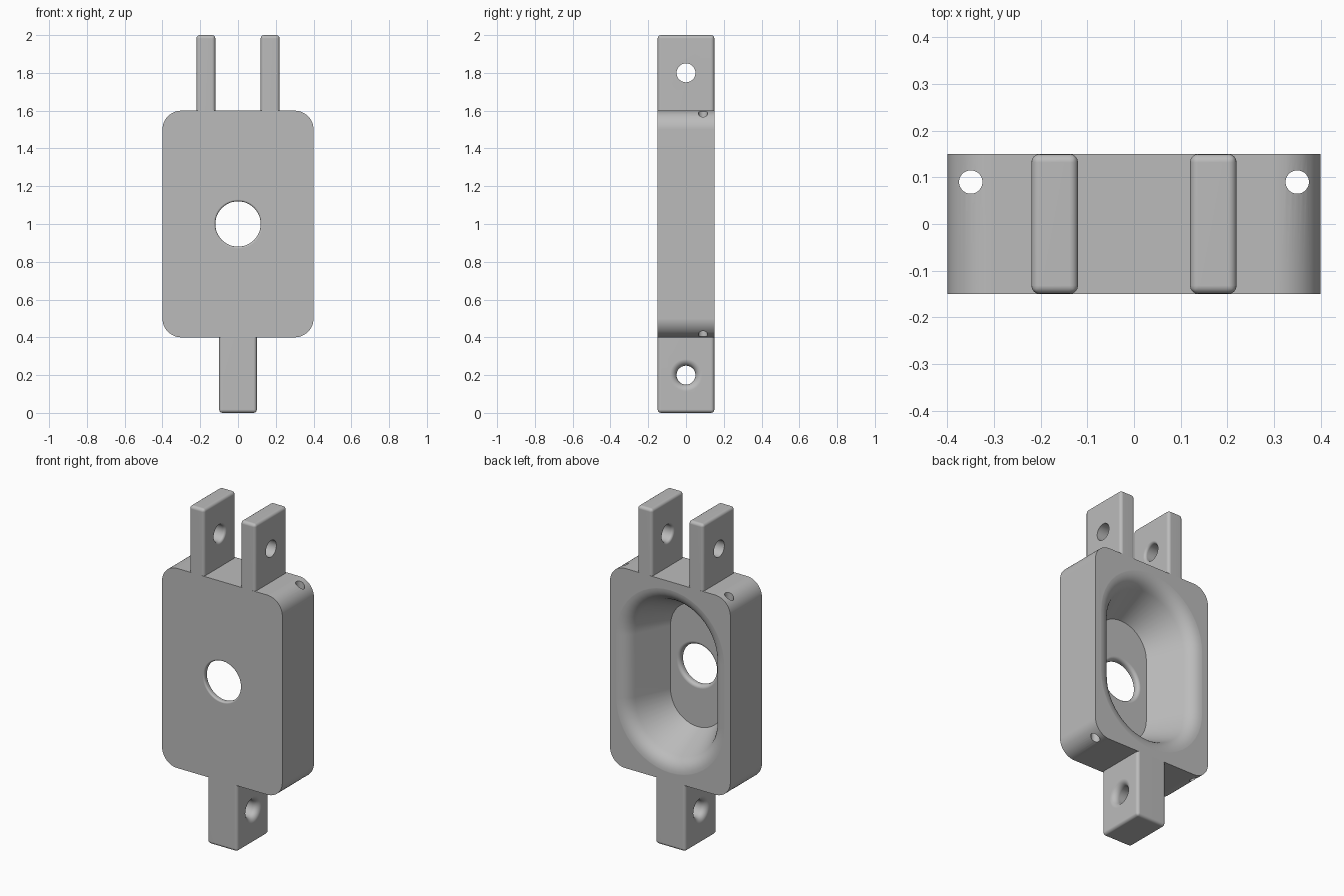
import bpy, bmesh, math
from mathutils import Vector

if "Cube" in bpy.data.objects:
    bpy.data.objects.remove(bpy.data.objects["Cube"])

grey = bpy.data.materials.new("plain grey")
grey.diffuse_color = (0.5, 0.5, 0.5, 1)
grey.use_nodes = True
grey.node_tree.nodes["Principled BSDF"].inputs["Base Color"].default_value = grey.diffuse_color


def finish(name, bm):
    bmesh.ops.recalc_face_normals(bm, faces=bm.faces[:])
    mesh = bpy.data.meshes.new(name)
    bm.to_mesh(mesh)
    bm.free()
    mesh.materials.append(grey)
    ob = bpy.data.objects.new(name, mesh)
    bpy.context.collection.objects.link(ob)
    return ob


def loft(name, rings):
    """Closed solid through a list of equal-length point rings."""
    bm = bmesh.new()
    rows = [[bm.verts.new(p) for p in ring] for ring in rings]
    n = len(rows[0])
    for a, b in zip(rows, rows[1:]):
        for i in range(n):
            j = (i + 1) % n
            bm.faces.new((a[i], a[j], b[j], b[i]))
    bm.faces.new(rows[0])
    bm.faces.new(rows[-1])
    return finish(name, bm)


def round_rect(hx, hz, r, y, steps=12):
    """Rounded outline in the XZ plane, centred on z = 1."""
    pts = []
    for k, (sx, sz) in enumerate(((1, 1), (-1, 1), (-1, -1), (1, -1))):
        for i in range(steps + 1):
            a = math.pi / 2 * (k + i / steps)
            x = sx * (hx - r) + r * math.cos(a)
            z = sz * (hz - r) + r * math.sin(a)
            pts.append((x, y, 1 + z))
    return pts


def slot(half, r, y, steps=24):
    """Long slot outline with semicircular ends, centred on z = 1."""
    pts = []
    for k, s in ((0, 1), (1, -1)):
        for i in range(steps + 1):
            a = math.pi * (k + i / steps)
            pts.append((r * math.cos(a), y, 1 + s * half + r * math.sin(a)))
    return pts


def drill(axis, centre, t0, t1, r, f0=0, f1=0, over=0.04):
    """Hole cutter from t0 to t1 along an axis, flared by f0 and f1 at its mouths."""
    prof = [(t0 - over, r + f0)]
    for i in range(7):
        a = math.pi / 2 * i / 6
        if f0:
            prof.append((t0 + f0 * (1 - math.cos(a)), r + f0 * (1 - math.sin(a))))
    for i in range(6, -1, -1):
        a = math.pi / 2 * i / 6
        if f1:
            prof.append((t1 - f1 * (1 - math.cos(a)), r + f1 * (1 - math.sin(a))))
    prof.append((t1 + over, r + f1))
    u, v = (axis + 1) % 3, (axis + 2) % 3
    rings = []
    for t, rad in prof:
        ring = []
        for i in range(48):
            a = 2 * math.pi * i / 48
            p = Vector(centre)
            p[axis] = t
            p[u] += rad * math.cos(a)
            p[v] += rad * math.sin(a)
            ring.append(p)
        rings.append(ring)
    return loft("hole_cutter", rings)


def cut(ob, cutters):
    bpy.context.view_layer.objects.active = ob
    for c in cutters:
        c.hide_render = True
        m = ob.modifiers.new("cut", "BOOLEAN")
        m.operation, m.solver, m.object = "DIFFERENCE", "EXACT", c
        bpy.ops.object.modifier_apply(modifier=m.name)
        bpy.data.objects.remove(c)


def smooth(ob):
    bpy.ops.object.select_all(action="DESELECT")
    ob.select_set(True)
    bpy.context.view_layer.objects.active = ob
    bpy.ops.object.shade_smooth_by_angle(angle=math.radians(32))
    m = ob.modifiers.new("even shading", "WEIGHTED_NORMAL")
    m.keep_sharp = True


def lug(name, x0, x1, z0, z1, root):
    """Box with softened edges except where it meets the body at z = root."""
    bm = bmesh.new()
    bmesh.ops.create_cube(bm, size=1)
    for v in bm.verts:
        v.co = ((x0 + x1) / 2 + v.co.x * (x1 - x0), v.co.y * 0.3,
                (z0 + z1) / 2 + v.co.z * (z1 - z0))
    edges = [e for e in bm.edges
             if not all(abs(v.co.z - root) < 1e-4 for v in e.verts)]
    bmesh.ops.bevel(bm, geom=edges, offset=0.018, segments=4, profile=0.5,
                    affect="EDGES")
    return finish(name, bm)


# Body block with rounded corners
body = loft("body", [round_rect(0.4, 0.6, 0.1, y) for y in (-0.15, 0.15)])

# Bowl in the back: flat floor, sloped wall, rounded rim
bowl = [(0.18, -0.11)]
p0, p1, p2 = Vector((0.275, 0.09)), Vector((0.303, 0.15)), Vector((0.37, 0.1505))
for i in range(11):
    t = i / 10
    bowl.append((1 - t) ** 2 * p0 + 2 * t * (1 - t) * p1 + t * t * p2)
bowl.append((0.37, 0.2))
bowl_cutter = loft("bowl_cutter", [slot(0.19, r, y) for r, y in bowl])

# Centre hole and the two small holes running top to bottom
cut(body, [bowl_cutter,
           drill(1, (0, 0, 1), -0.15, -0.11, 0.12, 0.01, 0.02)]
    + [drill(2, (s * 0.35, 0.09, 0), 0.4, 1.6, 0.025) for s in (-1, 1)])
smooth(body)

# Fork of two upper prongs, holes rounded on the inner side
for side, s in (("left", -1), ("right", 1)):
    x0, x1 = sorted((s * 0.12, s * 0.22))
    prong = lug(side + "_prong", x0, x1, 1.6, 2.0, 1.6)
    flares = (0.015, 0) if s > 0 else (0, 0.015)
    cut(prong, [drill(0, (0, 0, 1.8), x0, x1, 0.05, *flares)])
    smooth(prong)

# Lower tab, hole rounded on both sides
tab = lug("lower_tab", -0.1, 0.1, 0.0, 0.4, 0.4)
cut(tab, [drill(0, (0, 0, 0.2), -0.1, 0.1, 0.05, 0.035, 0.035)])
smooth(tab)
